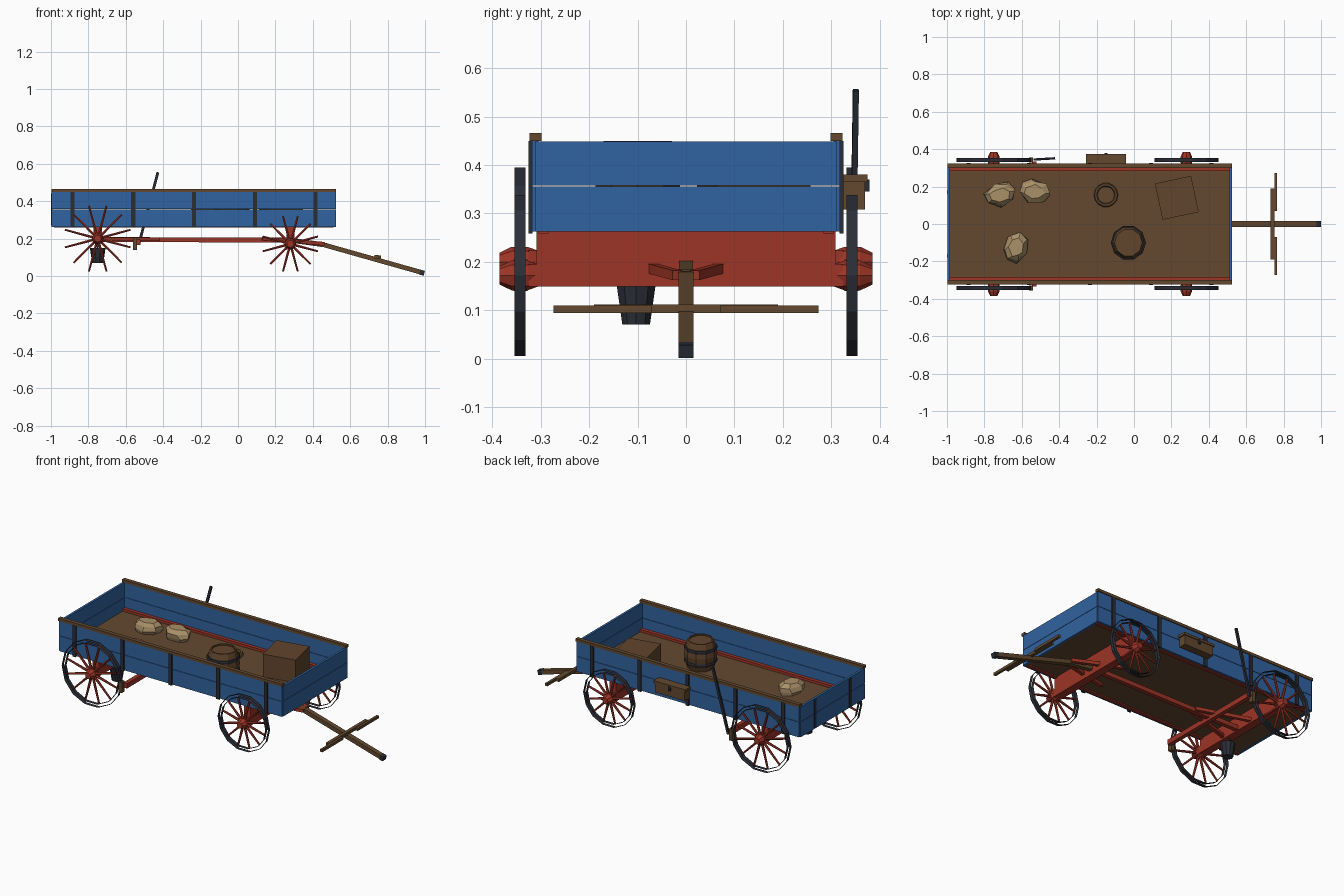
import bpy, bmesh, math, random
from mathutils import Vector, Matrix

if "Cube" in bpy.data.objects:
    bpy.data.objects.remove(bpy.data.objects["Cube"], do_unlink=True)
random.seed(4)


def material(name, r, g, b):
    m = bpy.data.materials.new(name)
    m.use_nodes = True
    m.diffuse_color = (r, g, b, 1)
    m.node_tree.nodes["Principled BSDF"].inputs["Base Color"].default_value = (r, g, b, 1)
    return m


BLUE = material("blue paint", 0.03, 0.125, 0.35)
RED = material("red paint", 0.34, 0.035, 0.02)
WOOD = material("brown wood", 0.125, 0.066, 0.028)
OAK = material("barrel wood", 0.12, 0.058, 0.025)
IRON = material("dark iron", 0.024, 0.027, 0.038)
CANVAS = material("tan canvas", 0.40, 0.28, 0.14)


def finish(name, bm, mat):
    me = bpy.data.meshes.new(name)
    bm.to_mesh(me)
    bm.free()
    me.materials.append(mat)
    ob = bpy.data.objects.new(name, me)
    bpy.context.collection.objects.link(ob)
    return ob


def add_box(bm, size, matrix):
    bmesh.ops.create_cube(bm, size=1, matrix=matrix @ Matrix.Diagonal((*size, 1)))


def box(name, x, y, z, mat, turn=0):
    """Box from (min, max) ranges, turned about its own upright axis."""
    bm = bmesh.new()
    mid = [(a + b) / 2 for a, b in (x, y, z)]
    add_box(bm, [b - a for a, b in (x, y, z)],
            Matrix.Translation(mid) @ Matrix.Rotation(turn, 4, 'Z'))
    return finish(name, bm, mat)


def beam(name, p, q, w, h, mat):
    """Square bar between two points."""
    p, q = Vector(p), Vector(q)
    bm = bmesh.new()
    turn = (q - p).to_track_quat('X', 'Z').to_matrix().to_4x4()
    add_box(bm, ((q - p).length, w, h), Matrix.Translation((p + q) / 2) @ turn)
    return finish(name, bm, mat)


def add_lathe(bm, profile, sides, matrix, caps=True):
    """Rings of (radius, height) skinned around the local z axis."""
    rings = []
    for r, h in profile:
        angles = [math.tau * i / sides for i in range(sides)]
        rings.append([bm.verts.new(matrix @ Vector((r * math.cos(a), r * math.sin(a), h)))
                      for a in angles])
    for a, b in zip(rings, rings[1:]):
        for i in range(sides):
            j = (i + 1) % sides
            bm.faces.new((a[i], a[j], b[j], b[i]))
    if caps:
        bm.faces.new(rings[0][::-1])
        bm.faces.new(rings[-1])


def lathe(name, profile, sides, loc, mat):
    bm = bmesh.new()
    add_lathe(bm, profile, sides, Matrix.Translation(loc))
    return finish(name, bm, mat)


def wheel(name, x, radius, side):
    """Open iron bands, twelve tapering spokes and a turned hub."""
    z = radius * math.cos(math.pi / 14) + 0.005
    place = Matrix.Translation((x, side * 0.343, z)) @ Matrix.Rotation(-side * math.pi / 2, 4, 'X')
    inner = radius - 0.018
    bm = bmesh.new()
    add_lathe(bm, [(radius, -0.011), (radius, 0.011)], 14, place, False)
    add_lathe(bm, [(inner, 0.011), (inner, -0.011)], 14, place, False)
    finish(name + "_rim", bm, IRON)
    bm = bmesh.new()
    for i in range(12):
        turn = Matrix.Rotation(math.radians(15 + 30 * i), 4, 'Z')
        lay = Matrix.Rotation(math.pi / 2, 4, 'Y')
        add_lathe(bm, [(0.008, 0.02), (0.0055, inner)], 6, place @ turn @ lay)
    finish(name + "_spokes", bm, RED)
    bm = bmesh.new()
    add_lathe(bm, [(0.022, -0.04), (0.031, -0.015), (0.031, 0.017), (0.019, 0.042)], 8, place)
    finish(name + "_hub", bm, RED)


# Wagon body
box("floor", (-0.99, 0.515), (-0.306, 0.306), (0.265, 0.28), WOOD)
for s, label in ((1, "left"), (-1, "right")):
    def across(a, b):
        return tuple(sorted((s * a, s * b)))
    for k, z in enumerate(((0.263, 0.356), (0.358, 0.45))):
        box(f"{label}_side_plank_{k}", (-0.99, 0.52), across(0.305, 0.318), z, BLUE)
    box(label + "_top_rail", (-0.997, 0.525), across(0.299, 0.323), (0.449, 0.466), WOOD)
    box(label + "_inner_sill", (-0.984, 0.51), across(0.284, 0.305), (0.258, 0.295), RED)
    for k in range(5):
        x = -0.885 + 0.325 * k
        box(f"{label}_stake_{k}", (x - 0.011, x + 0.011), across(0.317, 0.325), (0.258, 0.45), IRON)
    box(label + "_tailgate_strap", (-1, -0.993), across(0.16, 0.18), (0.27, 0.44), IRON)
for k, z in enumerate(((0.263, 0.356), (0.358, 0.448))):
    box(f"front_board_{k}", (0.51, 0.524), (-0.312, 0.312), z, BLUE)
    box(f"tailgate_board_{k}", (-0.997, -0.983), (-0.312, 0.312), z, BLUE)

# Wheels, axles and bolsters
for name, x, radius in (("rear", -0.75, 0.2), ("front", 0.28, 0.171)):
    for s, label in ((1, "left"), (-1, "right")):
        wheel(f"{name}_{label}_wheel", x, radius, s)
    z = radius * 0.975 + 0.005
    box(name + "_axle", (x - 0.025, x + 0.025), (-0.325, 0.325), (z - 0.023, z + 0.023), RED)
    box(name + "_bolster", (x - 0.022, x + 0.022), (-0.309, 0.309), (z + 0.023, 0.265), RED)

# Reach pole and hounds
beam("reach_pole", (-0.77, 0, 0.195), (0.3, 0, 0.192), 0.026, 0.026, RED)
for s, label in ((1, "left"), (-1, "right")):
    beam(label + "_rear_hound", (-0.74, s * 0.12, 0.197), (-0.42, s * 0.015, 0.197), 0.02, 0.02, RED)
    beam(label + "_front_hound", (0.13, s * 0.12, 0.2), (0.46, s * 0.018, 0.172), 0.02, 0.02, RED)

# Tongue and harness bars
beam("tongue", (0.29, 0, 0.19), (0.46, 0, 0.167), 0.028, 0.026, WOOD)
beam("tongue_pole", (0.44, 0, 0.172), (0.985, 0, 0.018), 0.03, 0.025, WOOD)
beam("tongue_tip", (0.972, 0, 0.021), (0.996, 0, 0.0145), 0.032, 0.027, IRON)
box("doubletree", (0.73, 0.75), (-0.19, 0.19), (0.094, 0.112), WOOD)
for s, label in ((1, "left"), (-1, "right")):
    box(label + "_singletree", (0.75, 0.765), tuple(sorted((s * 0.07, s * 0.274))),
        (0.094, 0.11), WOOD)

# Brake gear
box("brake_beam", (-0.545, -0.52), (-0.335, 0.335), (0.165, 0.195), RED)
for s, label in ((1, "left"), (-1, "right")):
    box(label + "_brake_shoe", (-0.562, -0.54), tuple(sorted((s * 0.328, s * 0.356))),
        (0.14, 0.205), WOOD)
beam("brake_lever", (-0.53, 0.345, 0.17), (-0.428, 0.351, 0.555), 0.012, 0.014, IRON)

# Side toolbox
box("toolbox", (-0.25, -0.05), (0.325, 0.37), (0.308, 0.365), WOOD)
box("toolbox_lid", (-0.257, -0.043), (0.322, 0.375), (0.365, 0.38), WOOD)
box("toolbox_latch", (-0.158, -0.142), (0.37, 0.379), (0.345, 0.37), IRON)

# Hanging bucket
lathe("bucket", [(0.03, 0.07), (0.042, 0.15)], 10, (-0.75, -0.103, 0), IRON)
for s, label in ((1, "left"), (-1, "right")):
    beam(label + "_bucket_handle", (-0.75, -0.103 + s * 0.038, 0.15), (-0.75, -0.103, 0.19),
         0.006, 0.006, IRON)

# Barrel with iron hoops
lathe("barrel", [(0.074, 0.28), (0.088, 0.325), (0.093, 0.365), (0.088, 0.405), (0.074, 0.45),
                 (0.066, 0.45), (0.066, 0.442)], 10, (-0.03, -0.1, 0), OAK)
for k, z in enumerate((0.325, 0.405)):
    lathe(f"barrel_hoop_{k}", [(0.092, z - 0.009), (0.094, z), (0.092, z + 0.009)], 10,
          (-0.03, -0.1, 0), IRON)

# Crate and rope coil
box("crate", (0.13, 0.328), (0.041, 0.239), (0.28, 0.42), OAK, math.radians(12))
bpy.ops.mesh.primitive_torus_add(major_segments=14, minor_segments=6, major_radius=0.055,
                                 minor_radius=0.01, location=(-0.15, 0.155, 0.29))
bpy.context.object.name = "rope_coil"
bpy.context.object.data.materials.append(WOOD)

# Lumpy sacks
for k, (x, y, sx, sy, turn) in enumerate(((-0.717, 0.158, 0.088, 0.062, 0.3),
                                          (-0.53, 0.175, 0.088, 0.062, -0.2),
                                          (-0.632, -0.125, 0.085, 0.06, 1.35))):
    bm = bmesh.new()
    shape = (Matrix.Translation((x, y, 0.28)) @ Matrix.Rotation(turn, 4, 'Z')
             @ Matrix.Diagonal((sx, sy, 1, 1)))
    add_lathe(bm, [(0.85, 0), (1, 0.02), (0.95, 0.045), (0.6, 0.065)], 7, shape)
    for v in bm.verts:
        v.co.x += random.uniform(-0.008, 0.008)
        v.co.y += random.uniform(-0.008, 0.008)
    finish(f"sack_{k}", bm, CANVAS)
